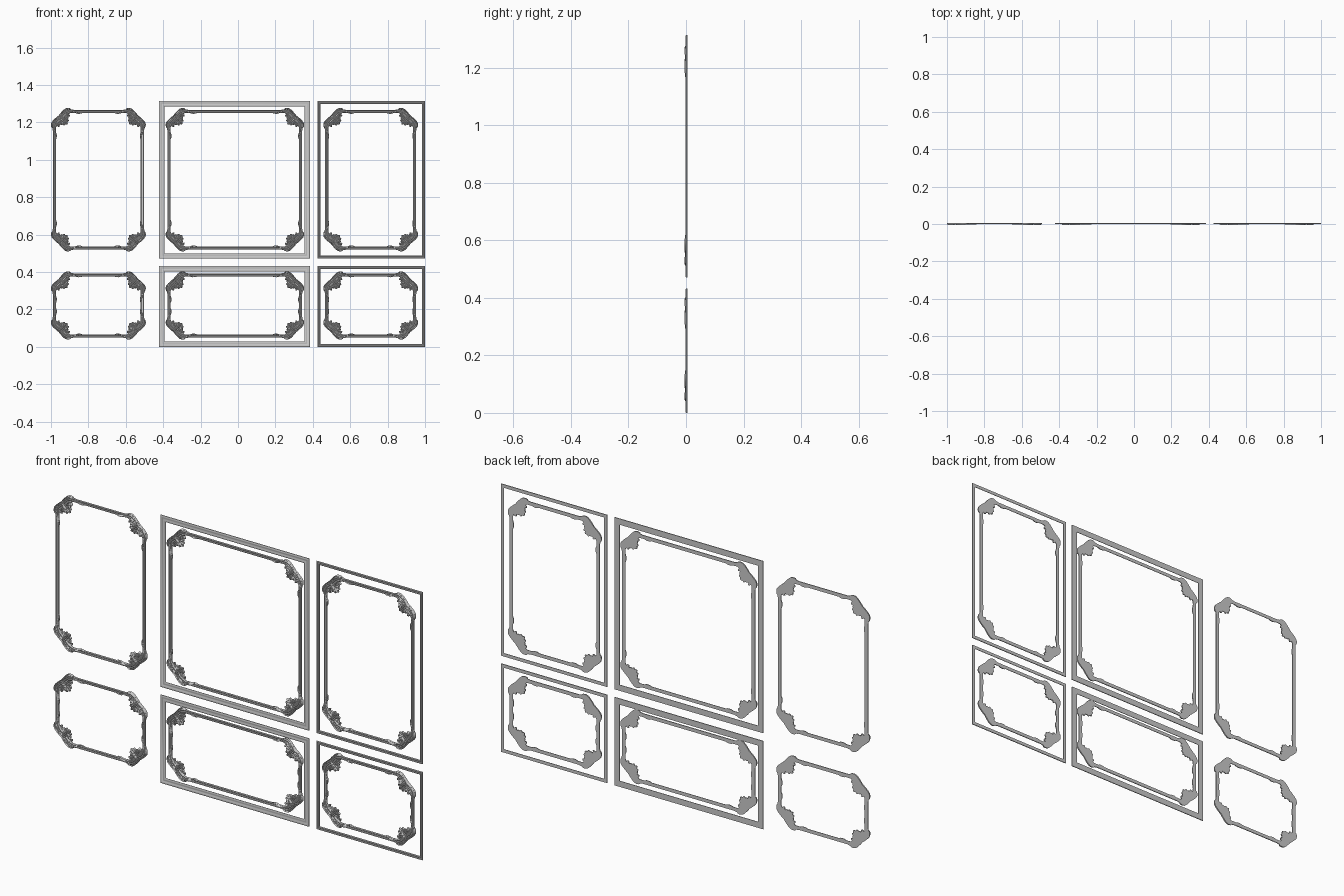
import bpy, bmesh, math
from mathutils import Vector

if "Cube" in bpy.data.objects:
    bpy.data.objects.remove(bpy.data.objects["Cube"])

BACK = 0.005  # flat rear plane of everything


def catmull(pts, t):
    p = [Vector(q) for q in pts]
    p = [2 * p[0] - p[1]] + p + [2 * p[-1] - p[-2]]
    s = min(t, 0.99999) * (len(pts) - 1)
    i, f = int(s), s - int(s)
    a, b, c, d = p[i:i + 4]
    return 0.5 * (2 * b + (c - a) * f + (2 * a - 5 * b + 4 * c - d) * f * f
                  + (3 * b - a - 3 * c + d) * f ** 3)


def skin(bm, rings, closed=False):
    vs = [[bm.verts.new(p) for p in r] for r in rings]
    n, m = len(vs), len(vs[0])
    for i in range(n if closed else n - 1):
        a, b = vs[i], vs[(i + 1) % n]
        for j in range(m):
            k = (j + 1) % m
            bm.faces.new((a[j], a[k], b[k], b[j]))
    if not closed:
        bm.faces.new(vs[0])
        bm.faces.new(vs[-1])


def leaf(bm, pts, w, h, place, lobes=0, n=14):
    """Carved leaf: flat back, ribbed domed front, optional scalloped edge."""
    rings = []
    for i in range(n + 1):
        t = i / n
        c = catmull(pts, t)
        d = catmull(pts, min(1, t + .02)) - catmull(pts, max(0, t - .02))
        side = Vector((-d.y, d.x)).normalized()
        shape = max(0.12, math.sin(math.pi * (0.12 + 0.86 * t)) ** 0.7)
        hw = w * shape
        if lobes:
            hw *= 0.72 + 0.28 * abs(math.sin(math.pi * lobes * t))
        ring = []
        for a, lift in ((1, 0), (1, .45), (.6, .9), (.25, .72), (0, 1),
                        (-.25, .72), (-.6, .9), (-1, .45), (-1, 0)):
            q = c + side * hw * a
            ring.append(place(q.x, q.y, h * lift * (0.45 + 0.55 * shape)))
        rings.append(ring)
    skin(bm, rings)


def corner(bm, place):
    def swapped(u, v, d):
        return place(v, u, d)
    # mirrored halves: acanthus leaf, scroll, trailing leaf, sprig, inner curl
    for pl in (place, swapped):
        leaf(bm, [(.072, .048), (.046, .058), (.025, .078), (.017, .104), (.020, .135)],
             .016, .0092, pl, 4, 18)
        leaf(bm, [(.050, .038), (.030, .056), (.008, .080), (.007, .102), (.018, .102)],
             .006, .0100, pl)
        leaf(bm, [(.020, .110), (.022, .130), (.027, .152), (.024, .172)], .006, .0075, pl, 3)
        leaf(bm, [(.056, .066), (.044, .080), (.040, .094), (.046, .100)], .008, .0088, pl)
    # shell of short radiating petals and its boss
    cu, cv = .063, .061
    for k in range(7):
        a = math.radians(45 + (k - 3) * 31)
        r = .036 - .002 * abs(k - 3)
        c, s = math.cos(a), math.sin(a)
        leaf(bm, [(cu + c * .004, cv + s * .004), (cu + c * r * .6, cv + s * r * .6),
                  (cu + c * r, cv + s * r)], .0105, .0095, place, 0, 9)
    leaf(bm, [(cu - .014, cv - .014), (cu, cv), (cu + .012, cv + .012)], .013, .0108, place, 0, 8)


# moulding section: (fraction of width, height)
SECTION = [(0, 0), (0, .0040), (.12, .0060), (.26, .0060), (.36, .0040), (.55, .0034),
           (.66, .0050), (.80, .0052), (.92, .0036), (1, .0022), (1, 0)]


def finish(bm, name):
    bmesh.ops.recalc_face_normals(bm, faces=bm.faces[:])
    me = bpy.data.meshes.new(name)
    bm.to_mesh(me)
    bm.free()
    ob = bpy.data.objects.new(name, me)
    bpy.context.collection.objects.link(ob)
    bpy.ops.object.select_all(action='DESELECT')
    ob.select_set(True)
    bpy.context.view_layer.objects.active = ob
    bpy.ops.object.shade_smooth_by_angle(angle=math.radians(35))


def outer_frame(name, x0, x1, z0, z1, w):
    bm = bmesh.new()
    rings = []
    for x, z, sx, sz in ((x0, z0, 1, 1), (x1, z0, -1, 1), (x1, z1, -1, -1), (x0, z1, 1, -1)):
        rings.append([Vector((x + sx * f * w, BACK - d, z + sz * f * w)) for f, d in SECTION])
    skin(bm, rings, closed=True)
    finish(bm, name)


def ornate_frame(name, x0, x1, z0, z1):
    # straight rails
    bm = bmesh.new()
    off, w, cut = .010, .017, .095
    for x, s in ((x0, 1), (x1, -1)):
        skin(bm, [[Vector((x + s * (off + f * w), BACK - d, z)) for f, d in SECTION]
                  for z in (z0 + cut, z1 - cut)])
    for z, s in ((z0, 1), (z1, -1)):
        skin(bm, [[Vector((x, BACK - d, z + s * (off + f * w))) for f, d in SECTION]
                  for x in (x0 + cut, x1 - cut)])
    finish(bm, name + "_rails")
    # carved corners
    bm = bmesh.new()
    for x, sx in ((x0, 1), (x1, -1)):
        for z, sz in ((z0, 1), (z1, -1)):
            corner(bm, lambda u, v, d, x=x, z=z, sx=sx, sz=sz:
                   Vector((x + sx * u, BACK - d, z + sz * v)))
    finish(bm, name + "_corner_carvings")


# three columns, two rows of panels
for row, (oz0, oz1, iz0, iz1) in {"lower": (0, .432, .039, .403),
                                  "upper": (.471, 1.314, .51, 1.277)}.items():
    ornate_frame(row + "_left_panel", -1.0, -.493, iz0, iz1)
    ornate_frame(row + "_middle_panel", -.387, .353, iz0, iz1)
    ornate_frame(row + "_right_panel", .456, .963, iz0, iz1)
    outer_frame(row + "_middle_outer_frame", -.422, .385, oz0, oz1, .029)
    outer_frame(row + "_right_outer_frame", .424, 1.0, oz0, oz1, .016)
